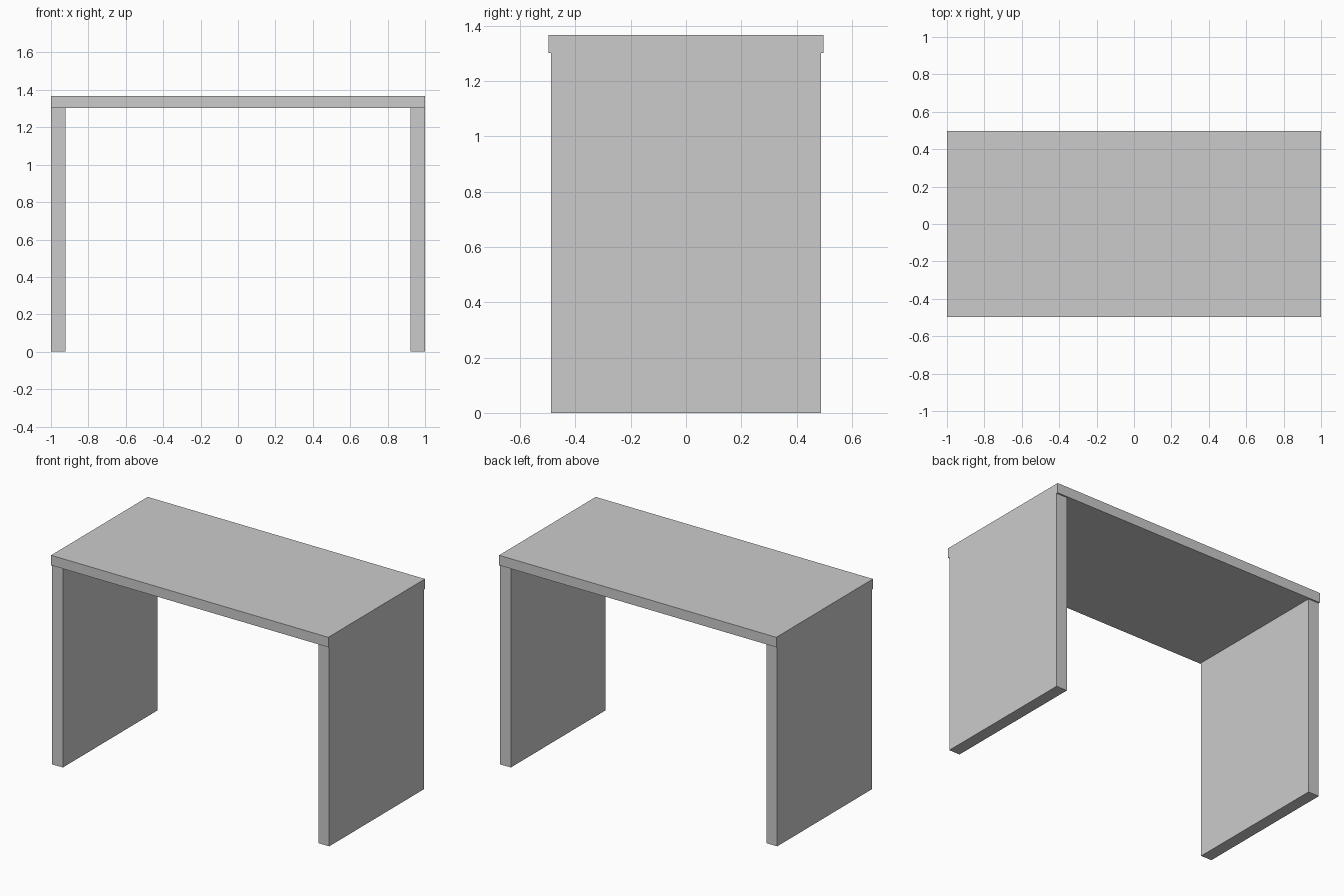
import bpy

if "Cube" in bpy.data.objects:
    bpy.data.objects.remove(bpy.data.objects["Cube"])


def box(name, x, y, z):
    """Axis-aligned box from (min, max) ranges."""
    mid = [(a + b) / 2 for a, b in (x, y, z)]
    size = [b - a for a, b in (x, y, z)]
    bpy.ops.mesh.primitive_cube_add(size=1, location=mid)
    obj = bpy.context.object
    obj.name = name
    obj.scale = size
    bpy.ops.object.transform_apply(location=False, rotation=False, scale=True)
    return obj


# Table top slab, slightly overhanging front and back
box("table_top", (-1, 1), (-0.498, 0.498), (1.302, 1.367))

# Panel legs, flush with the ends of the top
box("left_panel_leg", (-1, -0.922), (-0.488, 0.488), (0, 1.302))
box("right_panel_leg", (0.922, 1), (-0.488, 0.488), (0, 1.302))
